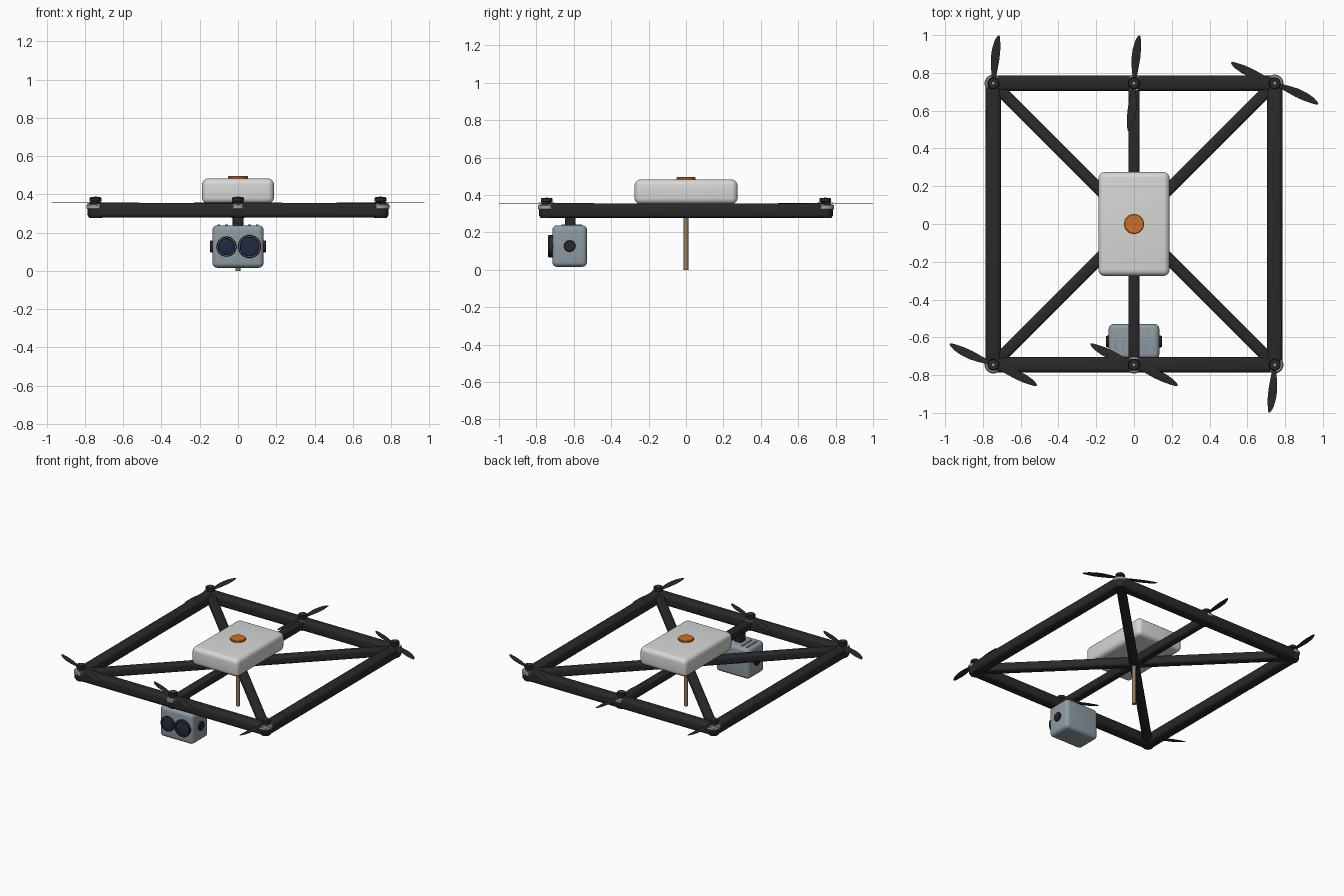
import bpy, bmesh, math
from mathutils import Vector, Matrix

cube = bpy.data.objects.get("Cube")
if cube:
    bpy.data.objects.remove(cube, do_unlink=True)


def material(name, rgb):
    m = bpy.data.materials.new(name)
    m.use_nodes = True
    col = (*rgb, 1.0)
    m.diffuse_color = col
    m.node_tree.nodes["Principled BSDF"].inputs["Base Color"].default_value = col
    return m


BLACK = material("carbon black", (0.022, 0.022, 0.022))
WHITE = material("shell white", (0.68, 0.68, 0.66))
ORANGE = material("orange", (0.62, 0.16, 0.02))
COPPER = material("copper brown", (0.32, 0.19, 0.11))
STEEL = material("motor grey", (0.33, 0.36, 0.38))
BLUEGREY = material("camera blue grey", (0.27, 0.33, 0.37))
GLASS = material("lens navy", (0.015, 0.024, 0.055))


def finish(bm, name, mat, smooth=True):
    bmesh.ops.recalc_face_normals(bm, faces=bm.faces)
    me = bpy.data.meshes.new(name)
    bm.to_mesh(me)
    bm.free()
    me.materials.append(mat)
    ob = bpy.data.objects.new(name, me)
    bpy.context.collection.objects.link(ob)
    if smooth:
        bpy.ops.object.select_all(action='DESELECT')
        ob.select_set(True)
        bpy.context.view_layer.objects.active = ob
        bpy.ops.object.shade_smooth_by_angle(angle=math.radians(35))
    return ob


def box(name, mat, centre, size, bevel=0.0, segments=4, angle=0.0):
    """Rounded box, turned about z by angle."""
    bm = bmesh.new()
    bmesh.ops.create_cube(bm, size=1)
    bmesh.ops.scale(bm, vec=size, verts=bm.verts)
    if bevel:
        bmesh.ops.bevel(bm, geom=list(bm.edges), offset=bevel, segments=segments,
                        profile=0.5, affect='EDGES')
    bmesh.ops.transform(bm, matrix=Matrix.Translation(centre) @ Matrix.Rotation(angle, 4, 'Z'),
                        verts=bm.verts)
    return finish(bm, name, mat)


def lathe(name, mat, profile, centre, axis=(0, 0, 1), sides=32):
    """Turned part: profile is a list of (radius, height) along the axis."""
    bm = bmesh.new()
    rings = [[bm.verts.new((r * math.cos(2 * math.pi * i / sides),
                            r * math.sin(2 * math.pi * i / sides), h))
              for i in range(sides)] for r, h in profile]
    for a, b in zip(rings, rings[1:]):
        for i in range(sides):
            j = (i + 1) % sides
            bm.faces.new((a[i], a[j], b[j], b[i]))
    bm.faces.new(rings[0])
    bm.faces.new(rings[-1])
    turn = Vector((0, 0, 1)).rotation_difference(Vector(axis)).to_matrix().to_4x4()
    bmesh.ops.transform(bm, matrix=Matrix.Translation(centre) @ turn, verts=bm.verts)
    return finish(bm, name, mat)


def beam(name, start, end, width, height, z, bevel):
    a, b = Vector(start), Vector(end)
    d, mid = b - a, (a + b) / 2
    box(name, BLACK, (mid.x, mid.y, z), (d.length, width, height), bevel, 4,
        math.atan2(d.y, d.x))


def propeller(name, x, y, degrees):
    """Two pitched, tapered blades."""
    # distance from hub, half width, sideways shift
    stations = [(0.0, 0.010, 0.0), (0.04, 0.012, 0.0), (0.08, 0.018, 0.002),
                (0.13, 0.023, 0.003), (0.18, 0.022, 0.002), (0.22, 0.016, 0.0),
                (0.245, 0.009, -0.003), (0.255, 0.003, -0.005)]
    bm = bmesh.new()
    for side in (0, math.pi):
        sections = []
        for r, w, s in stations:
            t, lift = 0.003 * (1 - r / 0.32), 0.0025 * w / 0.023
            sections.append([bm.verts.new(p) for p in (
                (r, s - w, -lift), (r, s, t), (r, s + w, lift), (r, s, -t))])
        for a, b in zip(sections, sections[1:]):
            for i in range(4):
                j = (i + 1) % 4
                bm.faces.new((a[i], a[j], b[j], b[i]))
        bm.faces.new(sections[0])
        bm.faces.new(sections[-1])
        bmesh.ops.rotate(bm, cent=(0, 0, 0), matrix=Matrix.Rotation(math.pi, 3, 'Z'),
                         verts=bm.verts)
    bmesh.ops.transform(bm, matrix=Matrix.Translation((x, y, 0.356)) @
                        Matrix.Rotation(math.radians(degrees), 4, 'Z'), verts=bm.verts)
    finish(bm, name, BLACK)


# Outer frame and inner braces
C = 0.745
for s, side, end in ((1, "left", "back"), (-1, "right", "front")):
    beam(side + "_beam", (s * C, -C - 0.02), (s * C, C + 0.02), 0.08, 0.076, 0.316, 0.02)
    beam(end + "_beam", (-C - 0.02, s * C), (C + 0.02, s * C), 0.08, 0.076, 0.316, 0.02)
    beam(side + "_diagonal_brace", (-s * C, -C), (s * C, C), 0.06, 0.06, 0.318, 0.015)
beam("centre_brace", (0, -C), (0, C), 0.06, 0.06, 0.318, 0.015)

# Motors and propellers
columns = (("right", -C), ("centre", 0.0), ("left", C))
for row, y, angles in (("front", -C, (-24.5, -24.5, 84.5)), ("back", C, (84.5, 84.5, -24.5))):
    for (col, x), angle in zip(columns, angles):
        n = f"{row}_{col}_"
        lathe(n + "motor_base", BLACK, [(0.032, 0.276), (0.042, 0.292), (0.042, 0.325)], (x, y, 0))
        lathe(n + "motor_ring", STEEL, [(0.042, 0.322), (0.046, 0.326), (0.046, 0.343),
                                        (0.040, 0.350)], (x, y, 0))
        lathe(n + "motor_cap", BLACK, [(0.024, 0.345), (0.024, 0.362), (0.031, 0.364),
                                       (0.031, 0.380), (0.027, 0.385)], (x, y, 0))
        lathe(n + "motor_shaft", STEEL, [(0.007, 0.38), (0.007, 0.388)], (x, y, 0), sides=16)
        propeller(n + "propeller", x, y, angle)

# Main body, top button and hanging rod
box("body_shell", WHITE, (0, 0, 0.417), (0.376, 0.55, 0.132), 0.032, 5)
lathe("top_button", ORANGE, [(0.052, 0.475), (0.052, 0.491), (0.049, 0.495)], (0, 0, 0))
lathe("hanging_rod", COPPER, [(0.013, 0.0), (0.013, 0.32)], (0, 0, 0), sides=20)

# Camera pod on its neck
box("camera_neck", BLACK, (0, -0.62, 0.265), (0.058, 0.056, 0.07), 0.006, 2)
box("camera_body", BLUEGREY, (0, -0.622, 0.127), (0.268, 0.186, 0.222), 0.026, 5)
for i, x in enumerate((-0.1, -0.06, 0.06, 0.1)):
    box(f"camera_top_rib_{i + 1}", BLUEGREY, (x, -0.61, 0.239), (0.014, 0.11, 0.008), 0.002, 2)

# Lenses: barrel with a recessed front, a thin trim ring and the glass
for side, x, r in (("right", -0.06, 0.052), ("left", 0.06, 0.06)):
    lathe(side + "_lens_barrel", BLACK,
          [(r, 0.0), (r, 0.033), (r - 0.003, 0.037), (r - 0.010, 0.037), (r - 0.012, 0.032)],
          (x, -0.70, 0.127), (0, -1, 0), 40)
    lathe(side + "_lens_trim", STEEL, [(r - 0.005, 0.0), (r - 0.005, 0.0378), (r - 0.007, 0.0378),
          (r - 0.007, 0.0)], (x, -0.70, 0.127), (0, -1, 0), 40)
    lathe(side + "_lens_glass", GLASS, [(r - 0.013, 0.0), (r - 0.013, 0.034), (r - 0.03, 0.037),
          (0.006, 0.038)], (x, -0.70, 0.127), (0, -1, 0), 40)

# Side pivots of the camera
for s, side in ((1, "left"), (-1, "right")):
    lathe(side + "_camera_pivot", BLACK, [(0.031, 0.12), (0.031, 0.143), (0.028, 0.147)],
          (0, -0.622, 0.127), (s, 0, 0), 28)
